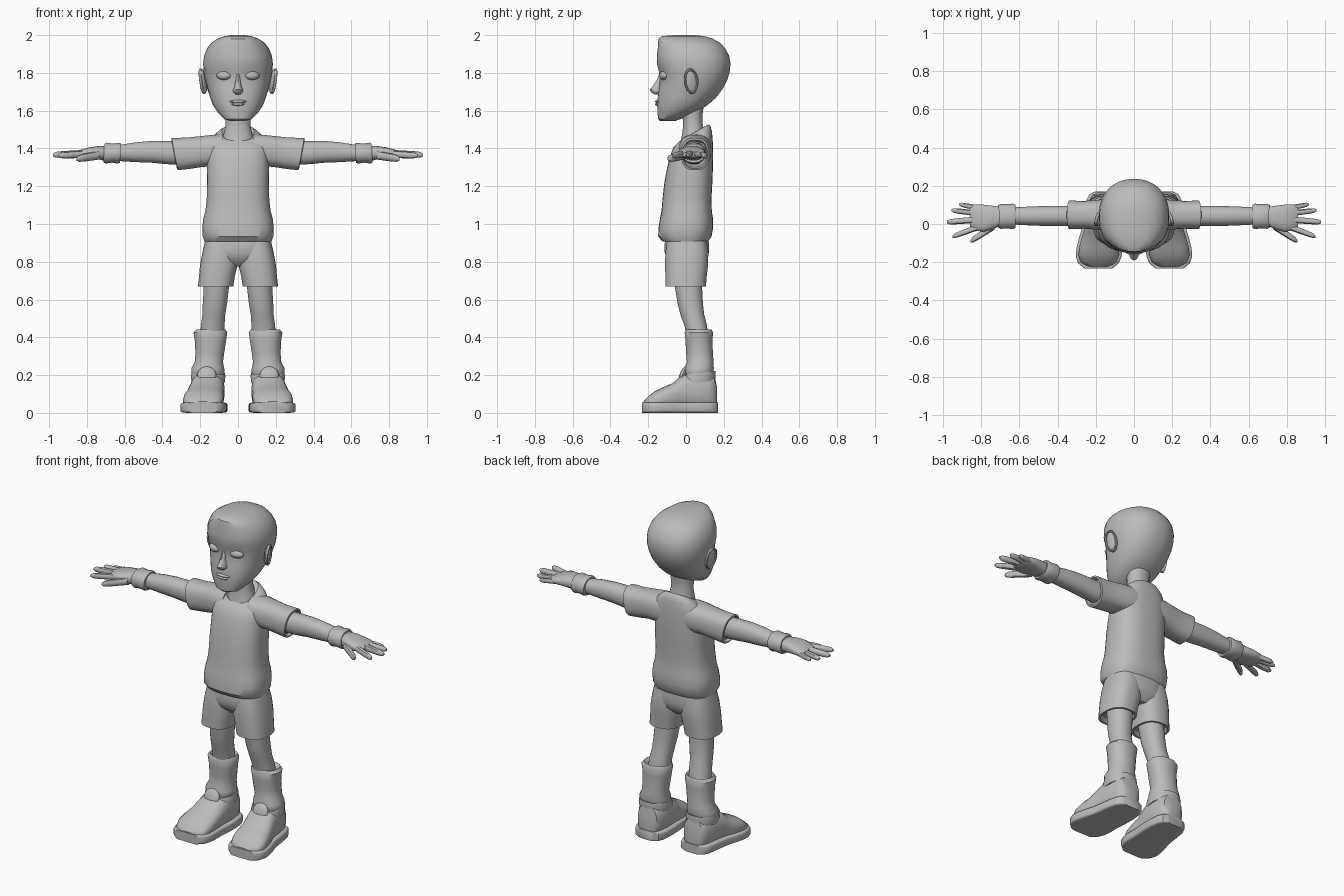
import bpy, bmesh, math
from mathutils import Vector, Matrix

grey = bpy.data.materials.new("plain_grey")
grey.diffuse_color = (0.5, 0.5, 0.5, 1)


def curve(n, p):
    """Unit superellipse points; p = 2 is round, larger is boxier."""
    pts = []
    for i in range(n):
        a = 2 * math.pi * (i + 0.5) / n
        c, s = math.cos(a), math.sin(a)
        pts.append((math.copysign(abs(c) ** (2 / p), c), math.copysign(abs(s) ** (2 / p), s)))
    return pts


def z_ring(z, hw, yf, yb, cx=0, tilt=0, p=2.2, n=28):
    cy, ry = (yf + yb) / 2, (yb - yf) / 2
    return [Vector((cx + u * hw, cy + v * ry, z + tilt * v * ry)) for u, v in curve(n, p)]


def x_ring(x, cy, cz, ry, rz, slant=0, p=2.2, n=20):
    return [Vector((x + slant * v * rz, cy + u * ry, cz + v * rz)) for u, v in curve(n, p)]


def y_ring(y, cx, hw, z0, z1, p=2.5, n=24):
    cz, rz = (z0 + z1) / 2, (z1 - z0) / 2
    return [Vector((cx + u * hw, y, cz + v * rz)) for u, v in curve(n, p)]


def finish(name, bm, mirror=False):
    bmesh.ops.recalc_face_normals(bm, faces=bm.faces)
    me = bpy.data.meshes.new(name)
    bm.to_mesh(me)
    bm.free()
    me.materials.append(grey)
    ob = bpy.data.objects.new(name, me)
    bpy.context.collection.objects.link(ob)
    if mirror:
        ob.modifiers.new("mirror", 'MIRROR').use_mirror_merge = False
    return ob


def loft_mesh(rings):
    bm = bmesh.new()
    rows = [[bm.verts.new(c) for c in r] for r in rings]
    n = len(rows[0])
    for a, b in zip(rows, rows[1:]):
        for i in range(n):
            j = (i + 1) % n
            bm.faces.new((a[i], a[j], b[j], b[i]))
    bm.faces.new(rows[0])
    bm.faces.new(rows[-1])
    return bm


def loft(name, rings, mirror=False):
    return finish(name, loft_mesh(rings), mirror)


def ball(name, loc, size, rot=(0, 0, 0), mirror=False):
    bm = bmesh.new()
    bmesh.ops.create_uvsphere(bm, u_segments=20, v_segments=12, radius=1)
    r = Matrix.Rotation(rot[2], 4, 'Z') @ Matrix.Rotation(rot[1], 4, 'Y') @ Matrix.Rotation(rot[0], 4, 'X')
    bm.transform(Matrix.Translation(loc) @ r @ Matrix.Diagonal((*size, 1)))
    return finish(name, bm, mirror)


# Head and hair share one profile: height, half width, front, back
head = [(1.545, .04, -.14, -.06), (1.556, .075, -.151, -.03), (1.59, .108, -.154, .05),
        (1.63, .135, -.156, .115), (1.67, .15, -.153, .16), (1.72, .165, -.147, .198),
        (1.77, .177, -.143, .222), (1.81, .183, -.15, .233), (1.85, .185, -.158, .236),
        (1.89, .18, -.158, .229), (1.93, .164, -.153, .208), (1.96, .141, -.152, .18),
        (1.982, .108, -.148, .14), (1.995, .07, -.125, .095), (2.0, .03, -.06, .04)]
centre = Vector((0, .04, 1.8))
bm = loft_mesh([z_ring(*r, n=40) for r in head])
for v in bm.verts:
    v.co = centre + (v.co - centre) * .985
    if v.co.z < 1.7:
        v.co.z -= .004
    # shallow eye sockets
    d = ((abs(v.co.x) - .075) / .05) ** 2 + ((v.co.z - 1.785) / .04) ** 2
    if v.co.y < -.05:
        v.co.y += .012 * math.exp(-d)
finish("head", bm)

bm = loft_mesh([z_ring(*r, n=40) for r in head])
bmesh.ops.bisect_plane(bm, geom=bm.verts[:] + bm.edges[:] + bm.faces[:], plane_co=(0, -.13, 1.962),
                       plane_no=(0, .3, .19), clear_inner=True)
finish("hair", bm)

# Face
loft("nose", [z_ring(z, hw, yf, -.09, n=14) for z, hw, yf in
              [(1.80, .012, -.14), (1.76, .014, -.156), (1.73, .018, -.176), (1.712, .027, -.191),
               (1.698, .026, -.185), (1.686, .014, -.165)]])
ball("eye", (.075, -.118, 1.786), (.04, .022, .023), (0, 0, .25), True)
ball("upper_lip", (0, -.146, 1.648), (.045, .018, .009))
ball("lower_lip", (0, -.146, 1.634), (.036, .018, .009))
ball("ear", (.182, .025, 1.755), (.014, .035, .066), (.15, .12, .2), True)
bm = bmesh.new()
rows = []
for i in range(20):
    a = 2 * math.pi * i / 20
    out = Vector((0, math.cos(a) * .033, math.sin(a) * .062))
    rows.append([bm.verts.new(out + out.normalized() * .007 * math.cos(b) + Vector((.008 * math.sin(b), 0, 0)))
                 for b in (k * math.pi / 4 for k in range(8))])
for i in range(20):
    for k in range(8):
        q, m = rows[(i + 1) % 20], (k + 1) % 8
        bm.faces.new((rows[i][k], q[k], q[m], rows[i][m]))
bm.transform(Matrix.Translation((.189, .027, 1.756)) @ Matrix.Rotation(.25, 4, 'Z')
             @ Matrix.Rotation(.12, 4, 'Y') @ Matrix.Rotation(.15, 4, 'X'))
finish("ear_rim", bm, True)

# Neck
loft("neck", [z_ring(*r, n=24) for r in
              [(1.43, .09, -.03, .11), (1.48, .075, -.02, .1), (1.53, .066, -.015, .088),
               (1.58, .066, -.02, .088), (1.66, .075, -.03, .1)]])

# Shirt: body with tilted collar, then sleeves
loft("shirt", [z_ring(z, hw, yf, yb, tilt=t, p=2.6, n=36) for z, hw, yf, yb, t in
               [(.925, .165, -.11, .105, 0), (.908, .178, -.125, .118, 0), (.935, .188, -.148, .136, 0),
                (.98, .19, -.146, .144, 0), (1.03, .184, -.138, .143, 0), (1.07, .173, -.13, .137, 0),
                (1.13, .166, -.125, .135, 0), (1.22, .165, -.115, .14, 0), (1.30, .164, -.1, .143, 0),
                (1.36, .163, -.086, .144, .05), (1.42, .158, -.068, .142, .15), (1.455, .135, -.05, .138, .35),
                (1.475, .105, -.04, .13, .5), (1.484, .085, -.032, .118, .58), (1.475, .076, -.025, .108, .58)]])
loft("sleeve", [x_ring(x, .048, cz, ry, rz, s, 2.5, 24) for x, cz, ry, rz, s in
                [(.08, 1.39, .088, .085, 0), (.14, 1.388, .086, .084, 0), (.19, 1.384, .078, .082, .05),
                 (.26, 1.375, .073, .083, .12), (.335, 1.37, .075, .086, .19), (.338, 1.37, .066, .076, .19),
                 (.32, 1.37, .06, .068, .19)]], True)

# Arms, wristbands, hands
loft("arm", [x_ring(x, .042, cz, ry, rz) for x, cz, ry, rz in
             [(.28, 1.375, .054, .062), (.38, 1.378, .054, .062), (.46, 1.382, .053, .058),
              (.54, 1.38, .05, .053), (.62, 1.376, .046, .044), (.72, 1.373, .044, .038)]], True)
loft("wristband", [x_ring(x, .04, 1.375, ry, rz, -.05) for x, ry, rz in
                   [(.622, .05, .042), (.622, .062, .052), (.635, .067, .056), (.665, .064, .051),
                    (.698, .066, .056), (.71, .06, .05), (.708, .045, .038)]], True)
loft("palm", [x_ring(x, cy, cz, ry, rz, 0, 2.6) for x, cy, cz, ry, rz in
              [(.70, .04, 1.375, .05, .038), (.74, .034, 1.377, .062, .036), (.79, .03, 1.375, .072, .03),
               (.835, .035, 1.37, .068, .023), (.858, .035, 1.368, .055, .014)]], True)
fingers = {"little_finger": ((.82, .085, 1.368), (.915, .103, 1.358), .013),
           "ring_finger": ((.83, .057, 1.37), (.955, .072, 1.363), .0145),
           "middle_finger": ((.83, .022, 1.372), (.98, .01, 1.366), .016),
           "index_finger": ((.82, -.018, 1.37), (.95, -.066, 1.362), .0155),
           "thumb": ((.73, -.01, 1.365), (.855, -.09, 1.345), .019)}
for name, (a, b, r) in fingers.items():
    a, b = Vector(a), Vector(b)
    rings = []
    for t, k in ((0, 1.1), (.4, 1.05), (.7, 1), (.9, .85), (1, .4)):
        c = a.lerp(b, t)
        rings.append(x_ring(c.x, c.y, c.z, r * k, r * k * 1.1, n=10))
    loft(name, rings, True)

# Shorts
loft("shorts_waist", [z_ring(*r, p=2.5, n=32) for r in
                      [(.95, .165, -.1, .115), (.90, .177, -.113, .121), (.85, .184, -.113, .122),
                       (.81, .17, -.1, .112), (.775, .1, -.06, .08)]])
loft("shorts_leg", [z_ring(z, hw, yf, yb, cx, p=2.5) for z, hw, yf, yb, cx in
                    [(.91, .085, -.1, .11, .09), (.85, .093, -.11, .119, .096), (.78, .1, -.111, .117, .102),
                     (.72, .095, -.11, .11, .112), (.668, .094, -.108, .106, .119),
                     (.668, .083, -.095, .095, .119), (.69, .075, -.08, .085, .117)]], True)

# Legs and socks
loft("leg", [z_ring(z, hw, yf, yb, cx, n=24) for z, hw, yf, yb, cx in
             [(.75, .07, -.07, .085, .112), (.66, .067, -.058, .086, .115), (.58, .065, -.045, .09, .122),
              (.52, .061, -.03, .097, .128), (.46, .063, -.008, .112, .134), (.38, .064, .005, .12, .14)]], True)
loft("sock", [z_ring(z, hw, yf, yb, cx, n=24) for z, hw, yf, yb, cx in
              [(.425, .062, .012, .115, .142), (.442, .078, 0, .135, .144), (.425, .09, -.008, .144, .146),
               (.38, .083, -.003, .14, .146), (.32, .077, 0, .143, .149), (.27, .075, .004, .146, .154),
               (.235, .088, -.01, .148, .16), (.21, .088, -.01, .142, .16), (.17, .07, .005, .13, .16)]], True)

# Shoes: one footprint drives both the upper and the sole
foot = [(.165, .155, .035, .13), (.152, .155, .064, .20), (.12, .156, .08, .218), (.06, .158, .088, .215),
        (0, .163, .092, .212), (-.035, .168, .094, .19), (-.07, .175, .099, .158), (-.12, .181, .106, .137),
        (-.165, .185, .106, .115), (-.2, .186, .092, .088), (-.225, .186, .06, .06)]
loft("shoe_upper", [y_ring(y, cx, hw, .012, top) for y, cx, hw, top in foot], True)
loft("shoe_sole", [y_ring(y * 1.03, cx, hw + .014, 0, .056, 7) for y, cx, hw, top in foot], True)
ball("shoe_tongue", (.165, -.018, .2), (.05, .016, .048), (-.35, 0, 0), True)
loft("ankle_collar", [z_ring(z, hw, yf, yb, .158, .12, n=24) for z, hw, yf, yb in
                      [(.16, .088, -.03, .155), (.195, .092, -.025, .158), (.212, .088, -.02, .156),
                       (.208, .075, -.008, .145)]], True)

# Smooth shading with crisp edges
for ob in bpy.context.scene.objects:
    ob.select_set(True)
    bpy.context.view_layer.objects.active = ob
bpy.ops.object.shade_smooth_by_angle(angle=math.radians(40))
